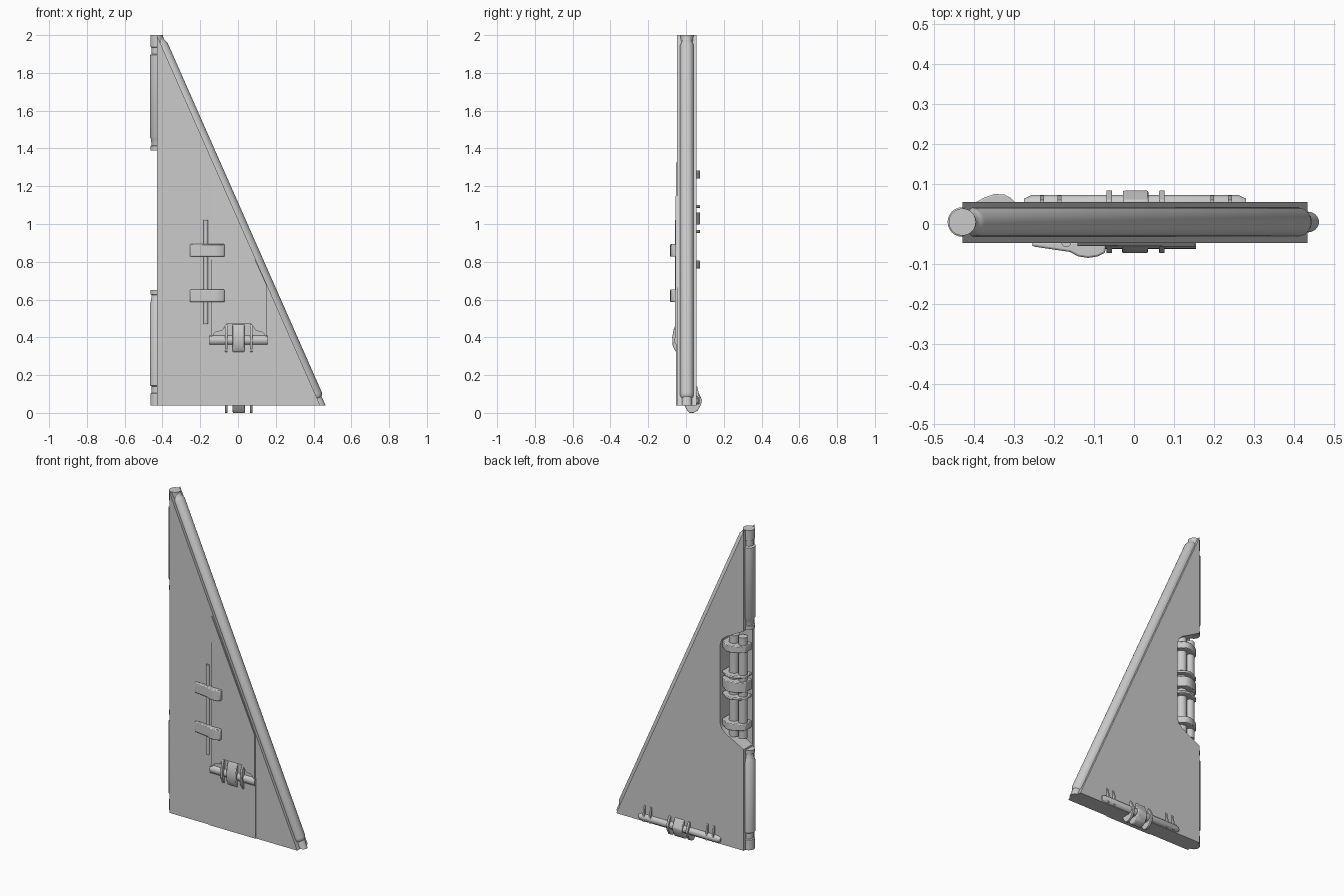
import bpy, bmesh, math
from mathutils import Vector

if "Cube" in bpy.data.objects:
    bpy.data.objects.remove(bpy.data.objects["Cube"])


def finish(name, bm, bevel=0.0):
    bmesh.ops.recalc_face_normals(bm, faces=bm.faces[:])
    me = bpy.data.meshes.new(name)
    bm.to_mesh(me)
    bm.free()
    ob = bpy.data.objects.new(name, me)
    bpy.context.collection.objects.link(ob)
    bpy.ops.object.select_all(action='DESELECT')
    ob.select_set(True)
    bpy.context.view_layer.objects.active = ob
    if bevel:
        m = ob.modifiers.new("edge_bevel", 'BEVEL')
        m.width, m.segments, m.limit_method = bevel, 2, 'ANGLE'
    bpy.ops.object.shade_smooth_by_angle(angle=math.radians(35))
    return ob


def prism(name, pts, axis, a, b, bevel=0.0):
    """Extrude a 2D outline along an axis: x uses (y, z), y uses (x, z), z uses (x, y)."""
    place = {'x': lambda p, d: (d, p[0], p[1]),
             'y': lambda p, d: (p[0], d, p[1]),
             'z': lambda p, d: (p[0], p[1], d)}[axis]
    bm = bmesh.new()
    lo = [bm.verts.new(place(p, a)) for p in pts]
    hi = [bm.verts.new(place(p, b)) for p in pts]
    bm.faces.new(lo)
    bm.faces.new(hi)
    n = len(pts)
    for i in range(n):
        j = (i + 1) % n
        bm.faces.new((lo[i], lo[j], hi[j], hi[i]))
    return finish(name, bm, bevel)


def pipe(name, start, direction, rings, clip=None, sides=24):
    """Turned tube: rings are (distance along direction, radius)."""
    d = Vector(direction).normalized()
    rot = d.to_track_quat('Z', 'Y')
    bm = bmesh.new()
    loops = []
    for t, r in rings:
        loops.append([bm.verts.new(Vector(start) + d * t + rot @ Vector((
            r * math.cos(2 * math.pi * k / sides), r * math.sin(2 * math.pi * k / sides), 0)))
            for k in range(sides)])
    for l0, l1 in zip(loops, loops[1:]):
        for k in range(sides):
            j = (k + 1) % sides
            bm.faces.new((l0[k], l0[j], l1[j], l1[k]))
    bm.faces.new(loops[0])
    bm.faces.new(loops[-1])
    for z, nz in clip or ():
        cut = bmesh.ops.bisect_plane(bm, geom=bm.verts[:] + bm.edges[:] + bm.faces[:],
                                     plane_co=(0, 0, z), plane_no=(0, 0, nz), clear_outer=True)
        bmesh.ops.holes_fill(bm, edges=[e for e in cut['geom_cut']
                                        if isinstance(e, bmesh.types.BMEdge)])
    return finish(name, bm)


# Triangular wall: front skin, and thicker back with the latch notch
base, apex, tip = (-0.43, 0.04), (-0.43, 2.0), (0.435, 0.04)
prism("front_skin", [base, tip, apex], 'y', -0.048, -0.03)
notch = [(-0.43, 1.385), (-0.31, 1.32), (-0.28, 1.295), (-0.27, 1.26),
         (-0.27, 0.78), (-0.28, 0.75), (-0.31, 0.725), (-0.43, 0.66)]
prism("back_wall", [base, tip, apex] + notch, 'y', -0.03, 0.055)

# Sloping edge tube
axis = Vector((tip[0] - apex[0], 0, tip[1] - apex[1]))
L = axis.length
pipe("slope_tube", (apex[0], 0.005, apex[1]), axis,
     [(-0.04, 0.027), (0.04, 0.027), (0.045, 0.03), (0.06, 0.036), (L - 0.06, 0.036),
      (L - 0.045, 0.031), (L - 0.04, 0.026), (L + 0.04, 0.026)],
     clip=[(2.0, 1), (0.04, -1)])

# Upright edge tubes, mirrored above and below the notch
tube = [(0, 0.034), (0.062, 0.034), (0.066, 0.027), (0.1, 0.027), (0.106, 0.037),
        (0.54, 0.037), (0.55, 0.031), (0.585, 0.027), (0.587, 0.034), (0.61, 0.034)]
pipe("lower_edge_tube", (-0.43, 0.005, 0.04), (0, 0, 1), tube)
pipe("upper_edge_tube", (-0.43, 0.005, 2.0), (0, 0, -1), tube)

# Latch bars and clamps inside the notch
for x, r in ((-0.335, 0.03), (-0.395, 0.026)):
    pipe("notch_bar", (x, 0.012, 0.71), (0, 0, 1), [(0, r), (0.62, r)], sides=16)
clamp = [(-0.425, -0.03), (-0.425, 0.03), (-0.405, 0.05), (-0.375, 0.066), (-0.35, 0.075),
         (-0.325, 0.074), (-0.31, 0.066), (-0.295, 0.052), (-0.275, 0.04), (-0.275, -0.03)]
for z, h in ((0.785, 0.042), (0.96, 0.016), (1.03, 0.064), (1.092, 0.016), (1.262, 0.042)):
    prism("notch_clamp", clamp, 'z', z - h / 2, z + h / 2, 0.004)

# Front raised panel, tapering into the wall toward the top
panel = prism("upper_panel", [(-0.142, 0.40), (-0.12, 0.427), (-0.085, 0.435), (-0.06, 0.47),
                              (0.07, 0.47), (0.095, 0.435), (0.13, 0.427), (0.152, 0.40),
                              (0.152, 0.675), (-0.142, 1.325)], 'y', -0.058, -0.04)
for v in panel.data.vertices:
    if v.co.y < -0.05:
        v.co.y = -0.058 + 0.005 * (v.co.z - 0.4)
prism("lower_panel", [(-0.155, 0.04), (0.155, 0.04), (0.155, 0.362), (-0.155, 0.362)],
      'y', -0.053, -0.04)

# Front hinge: rod, middle block and side flanges
pipe("front_hinge_rod", (-0.15, -0.035, 0.385), (1, 0, 0), [(0, 0.028), (0.305, 0.028)], sides=16)
block = [(-0.04, 0.315), (-0.056, 0.325), (-0.07, 0.355), (-0.073, 0.40), (-0.066, 0.44),
         (-0.056, 0.467), (-0.04, 0.47)]
prism("front_hinge_block", block, 'x', -0.03, 0.035, 0.004)
for x in (-0.062, 0.07):
    prism("front_hinge_flange", block, 'x', x - 0.007, x + 0.007, 0.002)

# Front clips and the bar they hold
clip = [(-0.255, -0.045), (-0.255, -0.056), (-0.16, -0.07), (-0.14, -0.081), (-0.115, -0.085),
        (-0.09, -0.081), (-0.072, -0.072), (-0.07, -0.045)]
for z in (0.86, 0.62):
    prism("front_clip", clip, 'z', z - 0.033, z + 0.033, 0.005)
pipe("clip_bar", (-0.17, -0.046, 0.47), (0, 0, 1), [(0, 0.012), (0.55, 0.012)], sides=12)

# Bottom hinge on the back edge: rod, block, flanges and small fins
pipe("bottom_hinge_rod", (-0.275, 0.05, 0.065), (1, 0, 0),
     [(0, 0.014), (0.02, 0.023), (0.535, 0.023), (0.555, 0.014)], sides=16)
foot = [(-0.012, 0.045), (0.005, 0.015), (0.02, 0.0), (0.04, 0.0), (0.062, 0.012), (0.08, 0.045),
        (0.084, 0.07), (0.075, 0.09), (0.06, 0.12), (0.04, 0.12)]
prism("bottom_hinge_block", foot, 'x', -0.028, 0.036, 0.004)
for x in (-0.062, 0.07):
    prism("bottom_hinge_flange", foot, 'x', x - 0.007, x + 0.007, 0.002)
for x in (-0.23, -0.186, 0.196, 0.24):
    prism("bottom_fin", [(0.04, 0.045), (0.07, 0.045), (0.072, 0.08), (0.06, 0.14), (0.04, 0.14)],
          'x', x - 0.005, x + 0.005)
